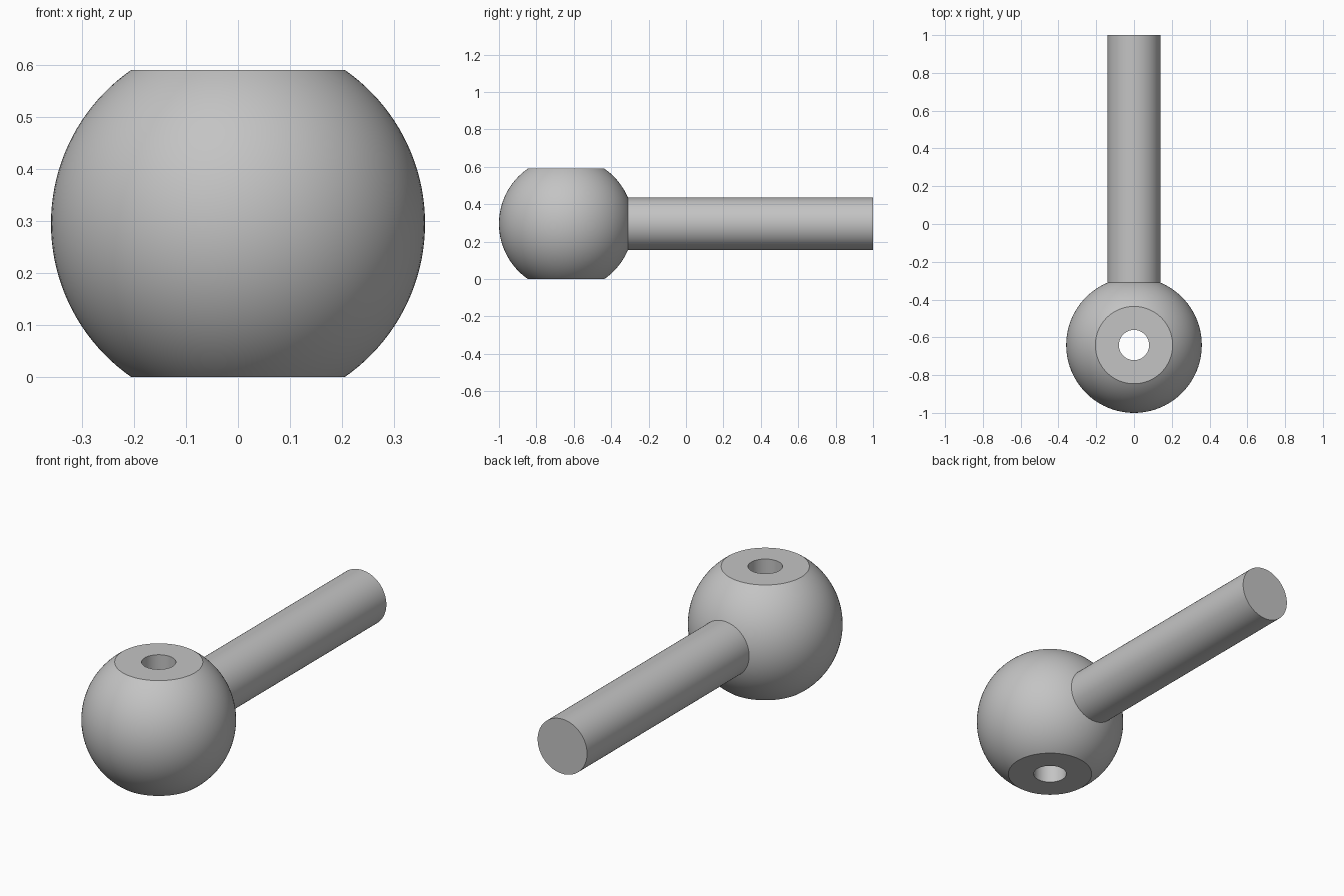
import bpy, bmesh, math
from mathutils import Matrix, Vector

cube = bpy.data.objects.get("Cube")
if cube:
    bpy.data.objects.remove(cube, do_unlink=True)

SEGMENTS = 96
BALL_R, HALF_H, HOLE_R = 0.359, 0.295, 0.08
ROD_R, ROD_START, ROD_END = 0.14, -0.36, 1.0
BALL_Y = BALL_R - 1

# Single plain grey
grey = bpy.data.materials.new("plain grey")
grey.use_nodes = True
colour = (0.55, 0.55, 0.55, 1)
grey.diffuse_color = colour
grey.node_tree.nodes["Principled BSDF"].inputs["Base Color"].default_value = colour


def add_part(name, bm, location):
    bmesh.ops.recalc_face_normals(bm, faces=bm.faces)
    mesh = bpy.data.meshes.new(name)
    bm.to_mesh(mesh)
    bm.free()
    mesh.materials.append(grey)
    obj = bpy.data.objects.new(name, mesh)
    obj.location = location
    bpy.context.collection.objects.link(obj)
    bpy.ops.object.select_all(action="DESELECT")
    obj.select_set(True)
    bpy.context.view_layer.objects.active = obj
    bpy.ops.object.shade_smooth_by_angle(angle=math.radians(30))
    return obj


# Ball with flat ends and a through hole: one turned, closed profile
limit = math.asin(HALF_H / BALL_R)
steps = 40
profile = [(HOLE_R, -HALF_H)]
for i in range(steps + 1):
    a = -limit + 2 * limit * i / steps
    profile.append((BALL_R * math.cos(a), BALL_R * math.sin(a)))
profile.append((HOLE_R, HALF_H))

bm = bmesh.new()
verts = [bm.verts.new((r, 0, z)) for r, z in profile]
edges = [bm.edges.new((v, verts[(i + 1) % len(verts)])) for i, v in enumerate(verts)]
bmesh.ops.spin(bm, geom=verts + edges, cent=(0, 0, 0), axis=(0, 0, 1),
               angle=math.tau, steps=SEGMENTS, use_duplicate=False)
bmesh.ops.remove_doubles(bm, verts=bm.verts, dist=1e-5)
add_part("ball", bm, Vector((0, BALL_Y, HALF_H)))

# Rod running back from the ball
bm = bmesh.new()
bmesh.ops.create_cone(bm, cap_ends=True, segments=SEGMENTS, radius1=ROD_R,
                      radius2=ROD_R, depth=ROD_END - ROD_START,
                      matrix=Matrix.Rotation(math.pi / 2, 4, "X"))
add_part("rod", bm, Vector((0, (ROD_START + ROD_END) / 2, HALF_H)))
